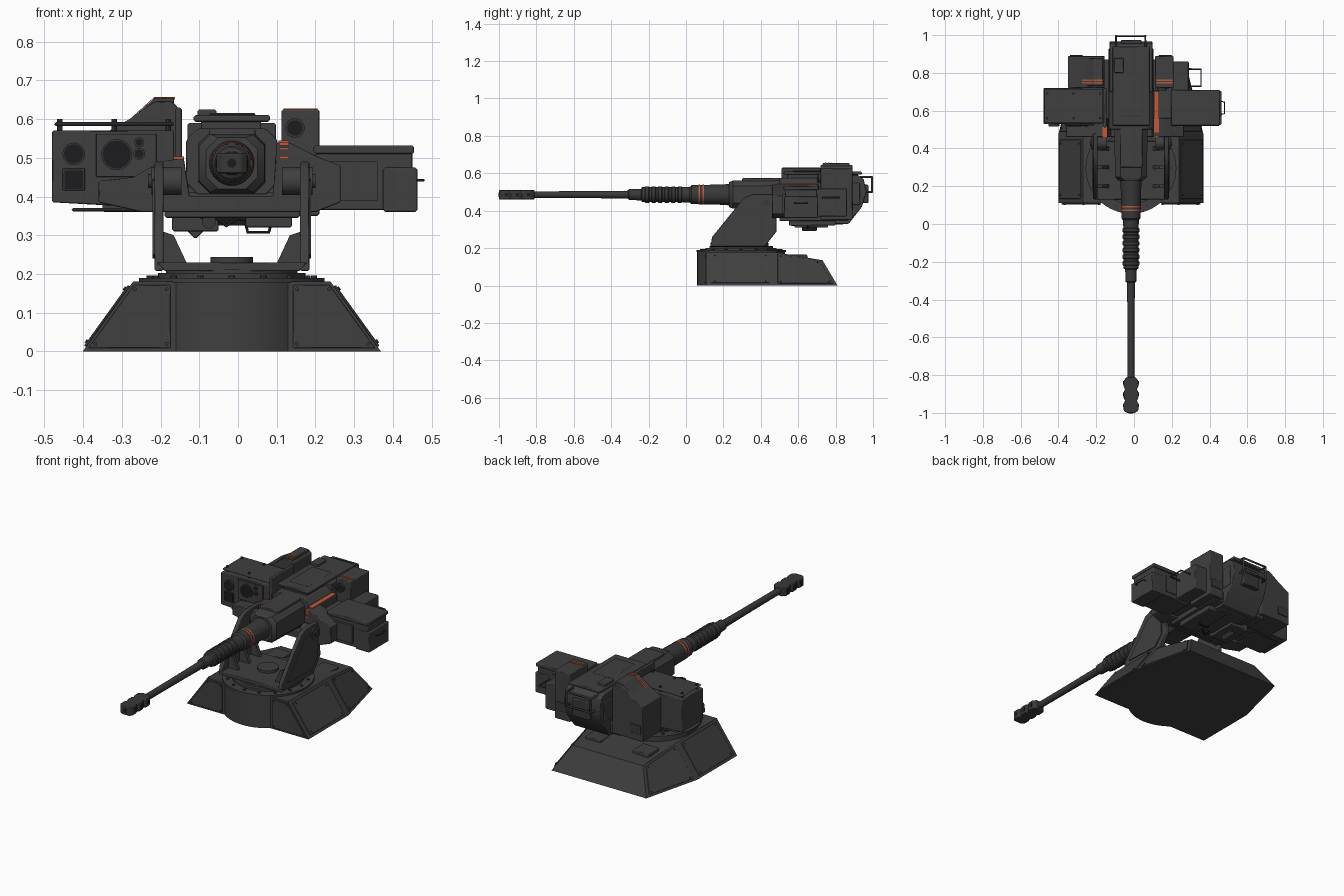
import bpy, bmesh, math
from mathutils import Vector, Matrix

if "Cube" in bpy.data.objects:
    bpy.data.objects.remove(bpy.data.objects["Cube"], do_unlink=True)


def material(name, color):
    m = bpy.data.materials.new(name)
    m.use_nodes = True
    m.diffuse_color = (*color, 1)
    m.node_tree.nodes["Principled BSDF"].inputs["Base Color"].default_value = (*color, 1)
    return m


GREY = material("dark grey paint", (.05, .05, .05))
STEEL = material("gun steel", (.04, .04, .042))
BLACK = material("black glass", (.012, .012, .013))
ORANGE = material("orange marking", (.5, .1, .045))
MID = -.016  # centre line of base and gun
BORE = .486


def finish(name, bm, mat, bevel=0):
    bmesh.ops.recalc_face_normals(bm, faces=bm.faces[:])
    me = bpy.data.meshes.new(name)
    bm.to_mesh(me)
    bm.free()
    me.materials.append(mat)
    me.shade_smooth()
    me.set_sharp_from_angle(angle=math.radians(32))
    ob = bpy.data.objects.new(name, me)
    bpy.context.collection.objects.link(ob)
    if bevel:
        mod = ob.modifiers.new("bevel", "BEVEL")
        mod.width, mod.segments, mod.limit_method = bevel, 1, "ANGLE"
        mod.harden_normals = True
    return ob


def loft(name, rings, mat=GREY, bevel=0):
    bm = bmesh.new()
    rows = [[bm.verts.new(p) for p in ring] for ring in rings]
    n = len(rows[0])
    for a, b in zip(rows, rows[1:]):
        for i in range(n):
            bm.faces.new((a[i], a[(i + 1) % n], b[(i + 1) % n], b[i]))
    bm.faces.new(rows[0])
    bm.faces.new(rows[-1])
    return finish(name, bm, mat, bevel)


def prism(name, pts, axis, a, b, mat=GREY, bevel=.004):
    def place(p, d):
        return {"x": (d, *p), "y": (p[0], d, p[1]), "z": (*p, d)}[axis]
    return loft(name, [[place(p, d) for p in pts] for d in (a, b)], mat, bevel)


def box(name, x, y, z, mat=GREY, bevel=.005):
    pts = [(x[0], y[0]), (x[1], y[0]), (x[1], y[1]), (x[0], y[1])]
    return prism(name, pts, "z", *z, mat, bevel)


def rod(name, start, direction, r, mat=GREY, sides=32, tip=None):
    d = Vector(direction)
    bm = bmesh.new()
    bmesh.ops.create_cone(bm, cap_ends=True, segments=sides, radius1=r, radius2=r if tip is None else tip,
                          depth=d.length, matrix=Matrix.Translation(Vector(start) + d / 2)
                          @ d.to_track_quat("Z", "Y").to_matrix().to_4x4())
    return finish(name, bm, mat)


def lathe(name, profile, mat=STEEL, sides=24):
    turn = [(i + .5) * math.tau / sides for i in range(sides)]
    return loft(name, [[(MID + r * math.cos(t), y, BORE + r * math.sin(t)) for t in turn]
                       for y, r in profile], mat)


def tube(name, pts, r, mat=STEEL):
    cu = bpy.data.curves.new(name, "CURVE")
    cu.dimensions, cu.bevel_depth, cu.bevel_resolution = "3D", r, 2
    sp = cu.splines.new("POLY")
    sp.points.add(len(pts) - 1)
    for q, p in zip(sp.points, pts):
        q.co = (*p, 1)
    ob = bpy.data.objects.new(name, cu)
    cu.materials.append(mat)
    bpy.context.collection.objects.link(ob)


def plate(name, quad, margin=.13, t=.006):
    quad = [Vector(p) for p in quad]
    c = sum(quad, Vector()) / 4
    pts = [p.lerp(c, margin) for p in quad]
    n = (pts[1] - pts[0]).cross(pts[2] - pts[0]).normalized()
    if n.dot(c - Vector((MID, .4, .05))) < 0:
        n.negate()
    loft(name, [pts, [p + n * t for p in pts]], GREY, .002)
    for p in pts:
        rod(name + "_bolt", p.lerp(c, .13) + n * t, n * .004, .005, STEEL, 8)


# Armoured base: vertical front, sloped sides that taper to the rear
def mirror_outline(half):
    return [(MID + x, y, z) for x, y, z in half] + [(MID - x, y, z) for x, y, z in reversed(half)]


low = [(.385, .11, 0), (.385, .47, 0), (.3, .81, 0)]
high = [(.255, .11, .18), (.255, .47, .18), (.222, .73, .135)]
loft("base_hull", [mirror_outline(low), mirror_outline(high)])
for s, side in ((-1, "right"), (1, "left")):
    def put(p):
        return (MID + s * p[0], p[1], p[2])
    for i, part in enumerate(("front", "rear")):
        plate(f"{side}_{part}_side_panel", [put(p) for p in (low[i], low[i + 1], high[i + 1], high[i])])
    plate(f"{side}_nose_panel", [put(p) for p in (low[0], high[0], (.15, .11, .18), (.15, .11, 0))], .1)
    box(f"{side}_roof_hatch", sorted((MID + s * .1, MID + s * .2)), (.55, .65), (.14, .165))

PIVOT = Vector((MID, .295, 0))
for name, r, z, h in (("base_drum", .235, 0, .18), ("ring_flange", .24, .178, .012),
                      ("turntable", .19, .19, .012), ("pan_plate", .17, .2, .012),
                      ("pan_hub", .075, .21, .02), ("hub_cap", .055, .23, .014)):
    rod(name, PIVOT + Vector((0, 0, z)), (0, 0, h), r, sides=64)
for i in range(16):
    a = math.tau * i / 16
    rod("ring_bolt", PIVOT + Vector((.212 * math.cos(a), .212 * math.sin(a), .19)), (0, 0, .006), .008, STEEL, 8)

# Yoke: floor plate and two side arms
prism("yoke_floor", [(-.19, .207), (.16, .207), (.18, .23), (-.21, .23)], "y", .13, .44)
arm = [(.13, .208), (.14, .26), (.31, .47), (.36, .49), (.48, .49), (.485, .29), (.42, .208)]
panel = [(.18, .25), (.34, .44), (.45, .45), (.455, .3), (.4, .24)]
for s, side in ((-1, "right"), (1, "left")):
    edge = MID + s * .2
    prism(f"{side}_yoke_arm", arm, "x", *sorted((edge, edge - s * .024)))
    prism(f"{side}_yoke_panel", panel, "x", *sorted((edge, edge + s * .005)), bevel=0)
    rod(f"{side}_trunnion", (edge - s * .07, .43, .44), (s * .078, 0, 0), .036)
    rod(f"{side}_trunnion_cap", (edge, .43, .44), (s * .016, 0, 0), .018, STEEL)
    for y in (.19, .29, .39):
        prism(f"{side}_yoke_gusset", [(edge - s * .02, .225), (edge - s * .085, .225),
              (edge - s * .05, .3), (edge - s * .02, .31)], "y", y, y + .02, bevel=0)

# Barrel, ribbed sleeve and muzzle brake
lathe("barrel", [(-.98, .017), (-.5, .019), (-.31, .021), (.2, .021)])
ribs = [(-.31, .022), (-.305, .029), (-.24, .031), (-.235, .041)]
for i in range(6):
    y = -.22 + i * .035
    ribs += [(y, .041), (y + .004, .045), (y + .02, .045), (y + .024, .041)]
lathe("barrel_sleeve", ribs + [(.02, .042), (.03, .051), (.2, .055), (.25, .06)])
for y in (.068, .088):
    lathe("sleeve_orange_ring", [(y, .0535), (y + .008, .0535)], ORANGE)
half = [(.024, -1), (.04, -.985), (.04, -.95), (.032, -.94), (.032, -.93), (.04, -.92), (.04, -.89),
        (.032, -.88), (.032, -.87), (.04, -.86), (.04, -.83), (.022, -.81)]
prism("muzzle_brake", [(MID + x, y) for x, y in half] + [(MID - x, y) for x, y in reversed(half)],
      "z", BORE - .026, BORE + .026, STEEL, .008)
rod("muzzle_bore", (MID, -1, BORE), (0, -.002, 0), .012, BLACK, 16)
for y in (-.96, -.9, -.84):
    for s in (-1, 1):
        box("brake_port", sorted((MID + s * .03, MID + s * .042)), (y - .01, y + .008),
            (BORE - .01, BORE + .01), BLACK, 0)


# Receiver with chamfered section
def octagon(w, lo, hi, c):
    return [(MID - w, lo + c), (MID - w + c, lo), (MID + w - c, lo), (MID + w, lo + c),
            (MID + w, hi - c), (MID + w - c, hi), (MID - w + c, hi), (MID - w, hi - c)]


loft("receiver_front", [[(x, y, z) for x, z in octagon(w, BORE - h, BORE + h, c)]
                        for y, w, h, c in ((.23, .066, .066, .03), (.25, .085, .075, .03), (.6, .088, .08, .03))])
prism("receiver_frame", octagon(.118, .405, .575, .03), "y", .5, .93)
box("receiver_top_rib", (-.075, .045), (.3, .52), (.555, .575))
box("top_cover", (-.115, .083), (.52, .94), (.593, .61))
box("cover_support", (-.095, .06), (.54, .92), (.57, .6))
box("top_latch", (-.105, -.055), (.8, .88), (.605, .625))
box("cover_panel", (-.075, .045), (.57, .78), (.608, .616))
prism("rear_body", [(.7, .33), (.87, .33), (.94, .42), (.965, .5), (.95, .57), (.92, .59), (.7, .59)],
      "x", -.13, .098)
box("rear_grip_block", (-.07, .04), (.93, .975), (.44, .54), STEEL)
for z in (.5, .58):
    tube("rear_handle", [(-.095, .93, z), (-.095, .995, z), (.06, .995, z), (.06, .93, z)], .006)
for x in (-.095, .06):
    rod("handle_post", (x, .995, .5), (0, 0, .08), .006, STEEL, 12)

# Cradle carrying the gun, sensors and ammunition
prism("cradle_beam", [(-.36, .385), (-.25, .36), (.2, .36), (.265, .385), (.265, .48), (.21, .5), (.13, .54),
      (.1, .54), (.09, .4), (-.125, .4), (-.14, .5), (-.2, .49), (-.27, .45), (-.36, .44)], "y", .46, .56)
box("cradle_floor", (-.19, .16), (.5, .87), (.345, .41))
box("right_mount_plate", (-.162, -.145), (.51, .72), (.4, .63))
box("feed_chute", (.095, .22), (.48, .72), (.37, .5))
box("left_rail", (.105, .132), (.48, .71), (.49, .54))
box("left_rail_orange_strip", (.105, .132), (.485, .7), (.54, .545), ORANGE, 0)
for z in (.497, .52, .532):
    box("left_rail_orange_mark", (.106, .132), (.456, .48), (z, z + .007), ORANGE, 0)
box("right_rail_orange_mark", (-.166, -.14), (.455, .515), (.495, .503), ORANGE, 0)

# Underside equipment
box("under_motor", (-.17, -.05), (.58, .76), (.31, .36))
prism("under_wedge", [(-.135, .315), (-.085, .315), (-.11, .29)], "y", .62, .7)
rod("under_motor_cap", (-.075, .58, .335), (0, -.015, 0), .018, STEEL)
box("under_box", (.02, .14), (.55, .8), (.32, .36))
tube("under_loop", [(.02, .65, .33), (.025, .65, .308), (.08, .65, .308), (.085, .65, .33)], .004, BLACK)
tube("under_cable", [(-.06, .57, .35), (-.03, .56, .325), (0, .57, .345), (.04, .57, .335)], .005, BLACK)
prism("under_tray", [(.56, .36), (.86, .36), (.84, .325), (.6, .325)], "x", -.1, .08)

# Ammunition box on the left side
box("ammo_box", (.2, .45), (.53, .7), (.365, .515))
box("ammo_lid", (.195, .455), (.52, .71), (.51, .532))
box("ammo_end_cap", (.375, .463), (.525, .705), (.36, .475))
for y in (.52, .71):
    box("ammo_side_panel", (.23, .36), (y - .004 if y < .6 else y - .012, y + .012 if y < .6 else y - .006),
        (.39, .49), bevel=0)
tube("ammo_handle", [(.46, .58, .442), (.48, .585, .442), (.48, .645, .442), (.46, .65, .442)], .003)

# Sensor box on the right side
prism("sensor_box", [(-.48, .385), (-.3, .375), (-.165, .375), (-.165, .57), (-.48, .57)], "y", .53, .72)
box("sensor_roof", (-.475, -.165), (.535, .715), (.582, .592))
box("sensor_under_plate", (-.43, -.26), (.55, .7), (.361, .37))
for x in (-.46, -.32, -.18):
    for y in (.56, .69):
        rod("roof_standoff", (x, y, .565), (0, 0, .035), .007, STEEL, 8)
box("sensor_panel", (-.367, -.21), (.522, .535), (.45, .562), bevel=.002)
for name, x, z, r in (("small_lens", -.424, .51, .025), ("large_lens", -.313, .508, .036),
                      ("upper_dot", -.255, .54, .009), ("lower_dot", -.255, .51, .011)):
    rod(name + "_rim", (x, .53, z), (0, -.012, 0), r + .004, STEEL)
    rod(name, (x, .519, z), (0, -.002, 0), r, BLACK)
box("sensor_window_frame", (-.453, -.395), (.525, .532), (.415, .472), STEEL, .002)
box("sensor_window", (-.448, -.4), (.522, .526), (.42, .467), BLACK, 0)

# Rear equipment boxes with orange bands
prism("right_rear_box", [(-.35, .36), (-.155, .36), (-.155, .63), (-.17, .645), (-.215, .645), (-.28, .6), (-.35, .56)],
      "y", .72, .89)
prism("right_rear_hood", [(-.285, .59), (-.165, .59), (-.165, .655), (-.215, .655)], "y", .73, .875)
box("left_rear_box", (.112, .21), (.72, .89), (.35, .625))
box("left_rear_side_box", (.2, .29), (.7, .86), (.37, .52))
tube("left_rear_handle", [(.28, .73, .47), (.355, .73, .47), (.355, .82, .47), (.28, .82, .47)], .005)
rod("spotter_rim", (.147, .72, .577), (0, -.012, 0), .025, STEEL)
rod("spotter_lens", (.147, .709, .577), (0, -.002, 0), .02, BLACK)
for y in (.744, .758):
    box("right_box_orange_band", (-.217, -.163), (y, y + .007), (.65, .6575), ORANGE, 0)
    prism("right_box_orange_slope", [(-.285, .591), (-.215, .656), (-.215, .658), (-.288, .592)],
          "y", y, y + .007, ORANGE, 0)
    box("left_box_orange_band", (.118, .205), (y, y + .007), (.62, .6275), ORANGE, 0)
for x in (-.34, .13):
    box("rear_box_vent", (x, x + .07), (.885, .894), (.4, .45), STEEL, .002)
